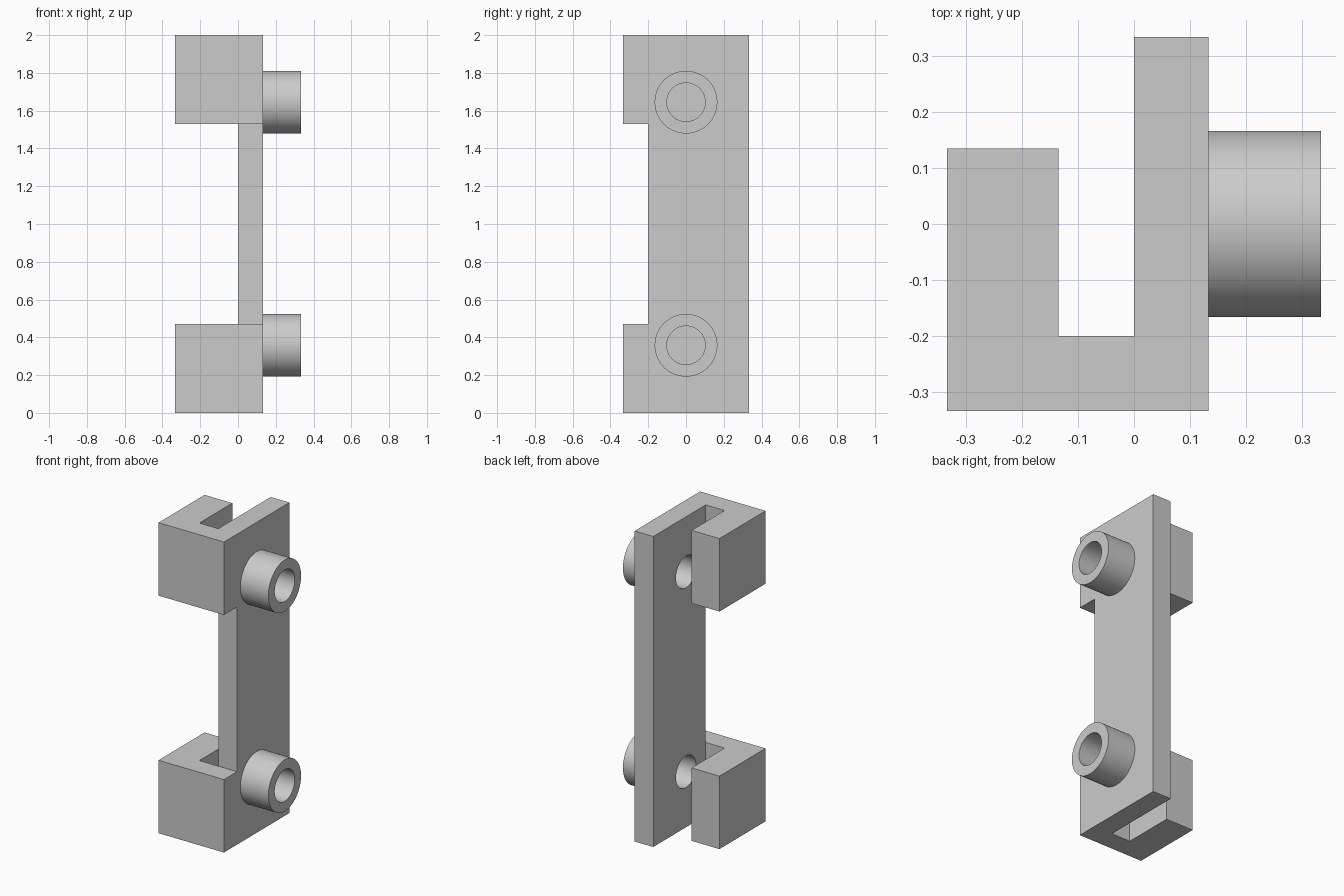
import bpy
import bmesh
from math import pi, radians
from mathutils import Matrix

if "Cube" in bpy.data.objects:
    bpy.data.objects.remove(bpy.data.objects["Cube"], do_unlink=True)

HEIGHT = 2.0
HOOK_HEIGHT = 0.47
BOSS_HEIGHTS = (0.358, 1.645)

grey = bpy.data.materials.new("plain grey")
grey.use_nodes = True
grey.diffuse_color = (0.6, 0.6, 0.6, 1)
grey.node_tree.nodes["Principled BSDF"].inputs["Base Color"].default_value = (0.6, 0.6, 0.6, 1)


def add_object(name, bm):
    bmesh.ops.recalc_face_normals(bm, faces=bm.faces)
    mesh = bpy.data.meshes.new(name)
    bm.to_mesh(mesh)
    bm.free()
    mesh.materials.append(grey)
    obj = bpy.data.objects.new(name, mesh)
    bpy.context.collection.objects.link(obj)
    return obj


def prism(name, outline, z0, z1):
    """Extrude an xy outline upwards from z0 to z1."""
    bm = bmesh.new()
    face = bm.faces.new([bm.verts.new((x, y, z0)) for x, y in outline])
    top = bmesh.ops.extrude_face_region(bm, geom=[face])["geom"]
    verts = [v for v in top if isinstance(v, bmesh.types.BMVert)]
    bmesh.ops.translate(bm, verts=verts, vec=(0, 0, z1 - z0))
    return add_object(name, bm)


def rod(name, radius, x0, x1, z):
    """Cylinder lying along x."""
    bm = bmesh.new()
    place = Matrix.Translation(((x0 + x1) / 2, 0, z)) @ Matrix.Rotation(pi / 2, 4, "Y")
    bmesh.ops.create_cone(bm, cap_ends=True, segments=64, radius1=radius,
                          radius2=radius, depth=x1 - x0, matrix=place)
    return add_object(name, bm)


def combine(target, tool, operation):
    """Apply a boolean and discard the tool."""
    mod = target.modifiers.new("combine", "BOOLEAN")
    mod.operation = operation
    mod.solver = "EXACT"
    mod.object = tool
    bpy.context.view_layer.objects.active = target
    bpy.ops.object.modifier_apply(modifier=mod.name)
    bpy.data.objects.remove(tool, do_unlink=True)


# Back plate with a hooked channel running its full height
hook_profile = [(-0.333, -0.333), (0.133, -0.333), (0.133, 0.333), (0, 0.333),
                (0, -0.2), (-0.135, -0.2), (-0.135, 0.135), (-0.333, 0.135)]
bracket = prism("bracket", hook_profile, 0, HEIGHT)

# Remove the middle of the channel, leaving a hook at each end
waste = [(-1, -1), (1, -1), (1, -0.2), (0, -0.2), (0, 1), (-1, 1)]
combine(bracket, prism("waist_cutter", waste, HOOK_HEIGHT, HEIGHT - HOOK_HEIGHT), "DIFFERENCE")

# Round bosses, bored through the plate
for z in BOSS_HEIGHTS:
    combine(bracket, rod("boss", 0.166, 0.08, 0.333, z), "UNION")
    combine(bracket, rod("bore_cutter", 0.102, -0.06, 0.5, z), "DIFFERENCE")

# Smooth the round walls and keep the edges crisp
bpy.ops.object.select_all(action="DESELECT")
bracket.select_set(True)
bpy.context.view_layer.objects.active = bracket
bpy.ops.object.shade_smooth_by_angle(angle=radians(30))
